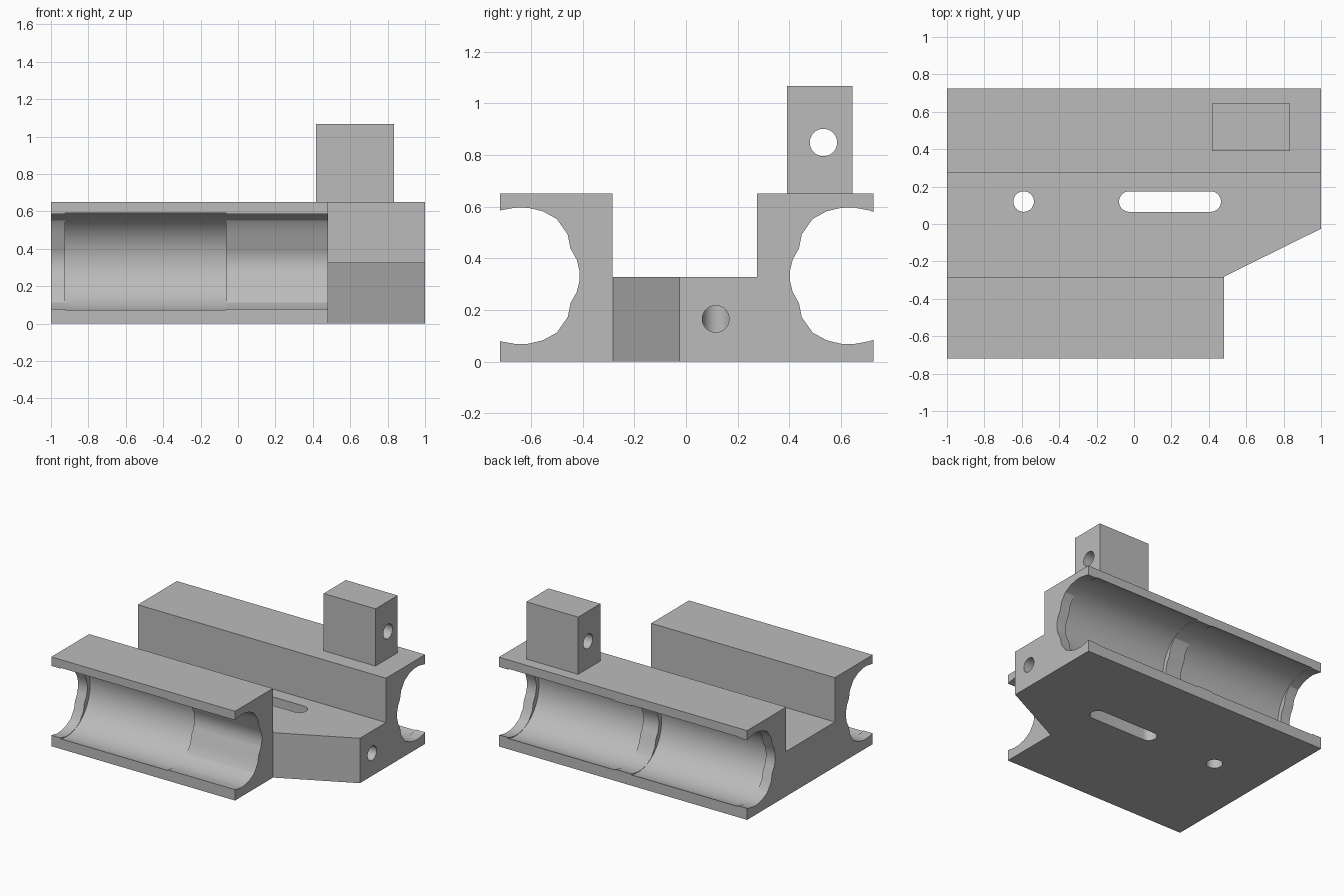
import bpy, bmesh
from math import cos, sin, pi, radians
from mathutils import Vector

if "Cube" in bpy.data.objects:
    bpy.data.objects.remove(bpy.data.objects["Cube"])

grey = bpy.data.materials.new("plain_grey")
grey.use_nodes = True
GREY = (0.5, 0.5, 0.5, 1)
grey.diffuse_color = GREY
grey.node_tree.nodes["Principled BSDF"].inputs["Base Color"].default_value = GREY


def prism(name, outline, axis, low, high):
    """Extrude a 2D outline along x (outline in y, z) or z (outline in x, y)."""
    def place(p, h):
        return (h, p[0], p[1]) if axis == "x" else (p[0], p[1], h)
    bm = bmesh.new()
    face = bm.faces.new([bm.verts.new(place(p, low)) for p in outline])
    grown = bmesh.ops.extrude_face_region(bm, geom=[face])["geom"]
    shift = Vector(place((0, 0), high - low))
    bmesh.ops.translate(bm, vec=shift,
                        verts=[g for g in grown if isinstance(g, bmesh.types.BMVert)])
    bmesh.ops.recalc_face_normals(bm, faces=bm.faces)
    mesh = bpy.data.meshes.new(name)
    bm.to_mesh(mesh)
    bm.free()
    mesh.materials.append(grey)
    obj = bpy.data.objects.new(name, mesh)
    bpy.context.collection.objects.link(obj)
    return obj


def arc(cx, cy, r, start=0, sweep=2 * pi, n=48):
    return [(cx + r * cos(start + sweep * i / n), cy + r * sin(start + sweep * i / n))
            for i in range(n)]


def activate(obj):
    bpy.ops.object.select_all(action="DESELECT")
    obj.select_set(True)
    bpy.context.view_layer.objects.active = obj


def cut(target, outline, axis, low, high):
    cutter = prism("cutter", outline, axis, low, high)
    cutter.hide_render = True
    activate(target)
    mod = target.modifiers.new("cut", "BOOLEAN")
    mod.operation, mod.solver, mod.object = "DIFFERENCE", "EXACT", cutter
    bpy.ops.object.modifier_apply(modifier=mod.name)
    bpy.data.objects.remove(cutter)


# Carriage body: U-shaped section
TOP, FLOOR, MID = 0.65, 0.327, 0.332
body = prism("carriage_body", [(-0.72, 0), (0.725, 0), (0.725, TOP), (0.275, TOP),
                               (0.275, FLOOR), (-0.285, FLOOR), (-0.285, TOP),
                               (-0.72, TOP)], "x", -1, 1)

# Shortened front wall and slanted corner
cut(body, [(0.48, -0.9), (1.1, -0.9), (1.1, 0.024), (1, -0.025), (0.48, -0.282)],
    "z", -0.1, 0.8)

# Bearing channels: scalloped passage, with wider round seats between the lips
half = [(0.8, 0.225), (0.72, 0.253), (0.655, 0.265), (0.61, 0.263), (0.555, 0.25),
        (0.5, 0.22), (0.458, 0.16), (0.447, 0.105), (0.423, 0.063), (0.412, 0.018)]
section = half + [(d, -h) for d, h in reversed(half)]
seats = {-1: [(-0.925, -0.063)], 1: [(-0.925, -0.063), (0.063, 0.925)]}
for side, spans in seats.items():
    nudge = -0.01 if side > 0 else 0
    cut(body, [(side * (d + nudge), MID + h) for d, h in section], "x", -1.1, 1.1)
    for a, b in spans:
        cut(body, arc(side * (0.65 + nudge), MID, 0.268, n=64), "x", a, b)

# Round hole, long slot and end bore in the floor
cut(body, arc(-0.59, 0.12, 0.055, n=32), "z", -0.1, 0.5)
cut(body, arc(0.41, 0.12, 0.055, -pi / 2, pi, 16) + [(0.41, 0.175)]
    + arc(-0.025, 0.12, 0.055, pi / 2, pi, 16) + [(-0.025, 0.065)], "z", -0.1, 0.5)
cut(body, arc(0.115, 0.165, 0.052, n=32), "x", 0.42, 1.1)

# Drilled block on the back wall
block = prism("drilled_block", [(0.39, TOP), (0.645, TOP), (0.645, 1.067), (0.39, 1.067)],
              "x", 0.417, 0.835)
cut(block, arc(0.532, 0.848, 0.053, n=32), "x", 0.3, 1)

for obj in (body, block):
    activate(obj)
    bpy.ops.object.shade_smooth_by_angle(angle=radians(25))
